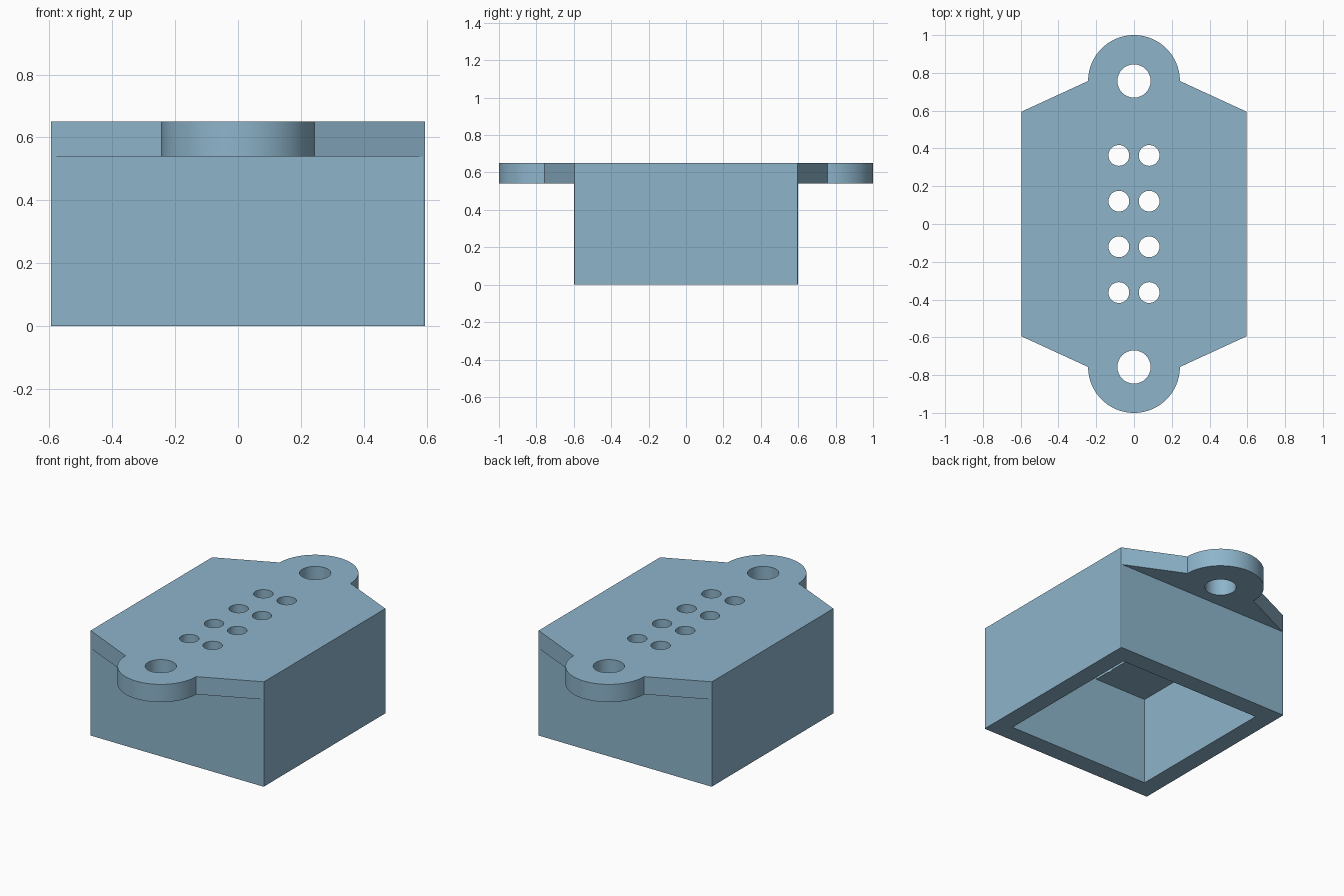
import bpy, bmesh, math

if "Cube" in bpy.data.objects:
    bpy.data.objects.remove(bpy.data.objects["Cube"])

HALF, TOP, FLANGE_Z, WALL = 0.595, 0.65, 0.54, 0.11
TAB_Y, TAB_R = 0.757, 0.243

blue = bpy.data.materials.new("steel blue")
blue.diffuse_color = (0.27, 0.46, 0.60, 1)
blue.use_nodes = True
blue.node_tree.nodes["Principled BSDF"].inputs["Base Color"].default_value = blue.diffuse_color


def prism(name, pts, z0, z1):
    """Extrude a closed outline from z0 to z1."""
    bm = bmesh.new()
    face = bm.faces.new([bm.verts.new((x, y, z0)) for x, y in pts])
    ext = bmesh.ops.extrude_face_region(bm, geom=[face])["geom"]
    bmesh.ops.translate(bm, vec=(0, 0, z1 - z0),
                        verts=[v for v in ext if isinstance(v, bmesh.types.BMVert)])
    bmesh.ops.recalc_face_normals(bm, faces=bm.faces)
    mesh = bpy.data.meshes.new(name)
    bm.to_mesh(mesh)
    bm.free()
    mesh.materials.append(blue)
    obj = bpy.data.objects.new(name, mesh)
    bpy.context.collection.objects.link(obj)
    return obj


def rect(x0, x1, y0, y1):
    return [(x0, y0), (x1, y0), (x1, y1), (x0, y1)]


def circle(cx, cy, r, n):
    return [(cx + r * math.cos(2 * math.pi * i / n),
             cy + r * math.sin(2 * math.pi * i / n)) for i in range(n)]


# Outline: square body, tapered shoulders and round tabs
half = [(HALF, HALF)]
half += [(TAB_R * math.cos(math.pi * i / 48), TAB_Y + TAB_R * math.sin(math.pi * i / 48))
         for i in range(49)]
half += [(-HALF, HALF)]
housing = prism("housing", half + [(-x, -y) for x, y in half], 0, TOP)

# Cutters: space under each tab, hollow inside, recess above it
inner = HALF - WALL
cutters = [
    prism("under_tab_cutter_back", rect(-1, 1, 0.598, 1.2), -0.2, FLANGE_Z),
    prism("under_tab_cutter_front", rect(-1, 1, -1.2, -0.598), -0.2, FLANGE_Z),
    prism("cavity_cutter", rect(-inner, inner, -inner, inner), -0.2, FLANGE_Z),
    prism("recess_cutter", rect(-0.13, 0.13, -inner, inner), 0.4, 0.59),
]
# Mounting holes and two rows of pin holes
for y in (-TAB_Y, TAB_Y):
    cutters.append(prism("mounting_hole_cutter", circle(0, y, 0.088, 48), 0.45, 0.8))
for x in (-0.08, 0.08):
    for i in range(4):
        cutters.append(prism("pin_hole_cutter", circle(x, -0.363 + 0.242 * i, 0.055, 32), 0.45, 0.8))

bpy.context.view_layer.objects.active = housing
housing.select_set(True)
for c in cutters:
    mod = housing.modifiers.new("cut", 'BOOLEAN')
    mod.operation, mod.solver, mod.object = 'DIFFERENCE', 'EXACT', c
    bpy.ops.object.modifier_apply(modifier=mod.name)
    bpy.data.objects.remove(c)

bpy.ops.object.shade_smooth_by_angle(angle=math.radians(20))
